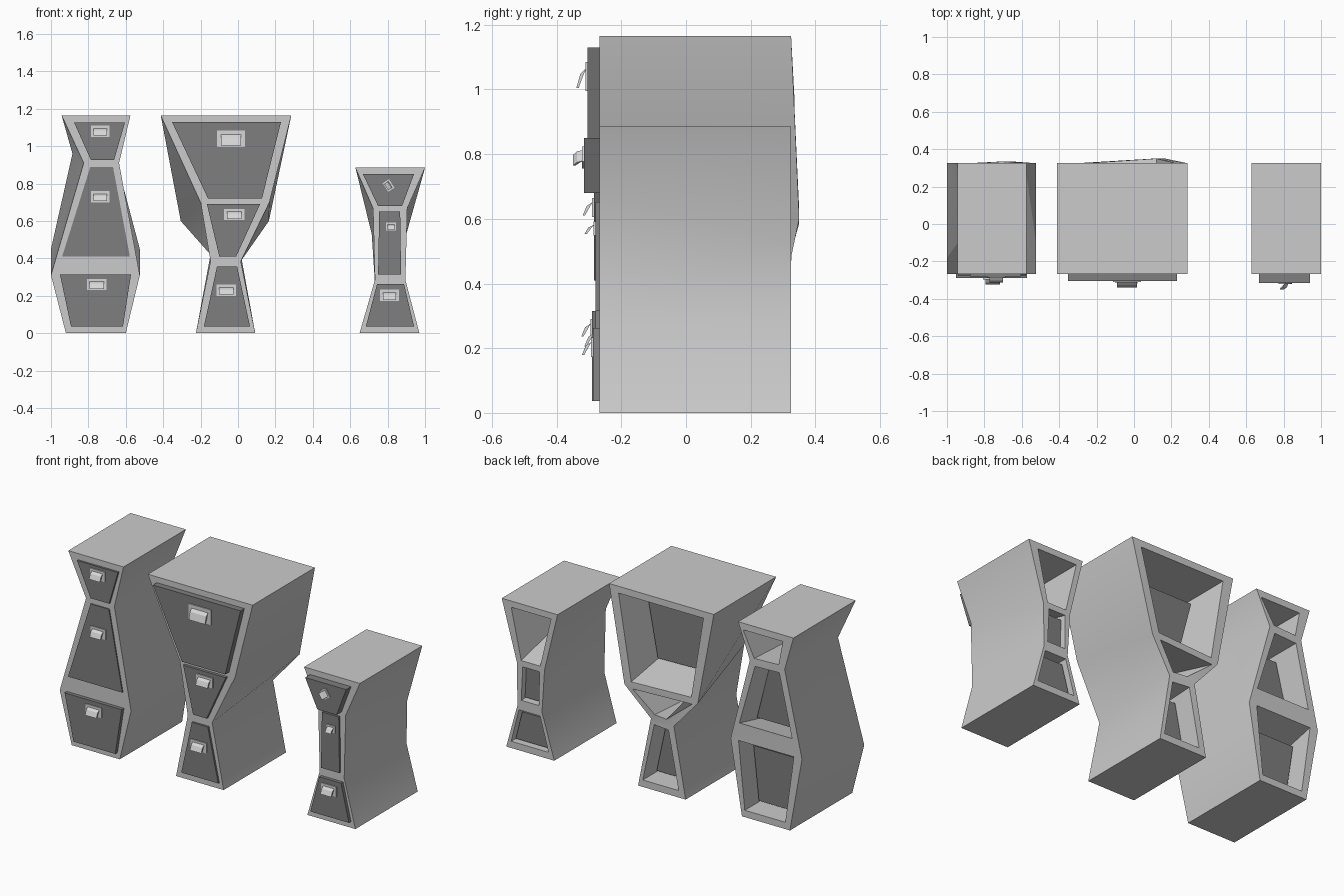
import bpy, math
from mathutils import Vector, Matrix

cube = bpy.data.objects.get("Cube")
if cube:
    bpy.data.objects.remove(cube, do_unlink=True)


def material(name, value):
    m = bpy.data.materials.new(name)
    m.use_nodes = True
    m.diffuse_color = (value, value, value, 1)
    m.node_tree.nodes["Principled BSDF"].inputs["Base Color"].default_value = (value, value, value, 1)
    return m


LIGHT = material("light grey shell", 0.6)
DARK = material("dark grey drawer", 0.21)
PALE = material("pale grey handle", 0.68)
FRONT, BACK = -0.268, 0.325


def make(name, verts, faces, mat, smooth=False):
    mesh = bpy.data.meshes.new(name)
    mesh.from_pydata(verts, [], faces)
    mesh.materials.append(mat)
    ob = bpy.data.objects.new(name, mesh)
    bpy.context.collection.objects.link(ob)
    if smooth:
        bpy.ops.object.select_all(action='DESELECT')
        ob.select_set(True)
        bpy.context.view_layer.objects.active = ob
        bpy.ops.object.shade_smooth_by_angle(angle=math.radians(50))
    return ob


def loft(name, near, far, mat):
    """Closed solid between two rings, counterclockwise seen from the front."""
    n = len(near)
    faces = [list(range(n)), list(range(2 * n - 1, n - 1, -1))]
    faces += [[i, i + n, (i + 1) % n + n, (i + 1) % n] for i in range(n)]
    return make(name, list(near) + list(far), faces, mat)


def quad(z0, l0, r0, z1, l1, r1, y):
    return [Vector(p) for p in ((l0, y, z0), (r0, y, z0), (r1, y, z1), (l1, y, z1))]


def shrink(ring, k):
    c = sum(ring, Vector()) / len(ring)
    return [c + (p - c) * k for p in ring]


def handle(name, x, z, w, h, y, roll=0):
    """Thin backplate with a cup pull flaring out toward its lower edge."""
    plate = quad(-h / 2, -w / 2, w / 2, h / 2, -w / 2, w / 2, -0.006)
    parts = [loft(name + "_plate", plate, [p + Vector((0, 0.007, 0)) for p in plate], PALE)]
    a = 0.36 * w
    side = [(-0.004, 0.28), (-0.022, 0.08), (-0.034, -0.4), (-0.027, -0.4), (-0.012, 0.05)]
    left = [Vector((-a, py, pz * h)) for py, pz in side]
    right = [Vector((a, py, pz * h)) for py, pz in side]
    parts.append(loft(name + "_pull", left, right, PALE))
    for p in parts:
        p.matrix_world = Matrix.Translation((x, y, z)) @ Matrix.Rotation(roll, 4, 'Y')


def cabinet(name, front, back, drawers):
    """front/back: levels (z, left, right[, back y of the right edge]).
    drawers: (panel shape, panel front y, body depth 0-1, handle)."""
    verts, faces = [], []

    def add(points, order):
        start = len(verts)
        verts.extend(points)
        faces.extend([[start + i for i in f] for f in order])

    last = len(front) - 2
    for i, (panel, y, depth, grip) in enumerate(drawers):
        outs = []
        for levels, yy in ((front, FRONT), (back, BACK)):
            lo, hi = levels[i], levels[i + 1]
            q = quad(*lo[:3], *hi[:3], yy)
            for corner, lev in ((1, lo), (2, hi)):
                if len(lev) > 3:
                    q[corner].y = lev[3]
            outs.append(q)
        of, ob = outs
        # opening follows the panel, and keeps the same rail widths at the back
        inf = shrink(quad(*panel, FRONT), 0.97)
        inb = [b + (f - o) for b, f, o in zip(ob, inf, of)]
        order = []
        for a in range(4):
            b = (a + 1) % 4
            order += [[a, b, b + 8, a + 8], [b + 4, a + 4, a + 12, b + 12],
                      [a + 8, b + 8, b + 12, a + 12]]
            if a in (1, 3) or (a == 0 and i == 0) or (a == 2 and i == last):
                order.append([a, a + 4, b + 4, b])
        add(of + ob + inf + inb, order)

        # drawer front, drawer box and pull
        label = f"{name}_drawer_{i + 1}"
        loft(label + "_front", quad(*panel, y), quad(*panel, FRONT + 0.008), DARK)
        far = [f.lerp(b, depth) for f, b in zip(inf, inb)]
        near, far = shrink(inf, 0.92), shrink(far, 0.92)
        for ring in (near, far):
            for lowc, topc in ((0, 3), (1, 2)):
                ring[topc] = ring[topc].lerp(ring[lowc], 0.08)
        loft(label + "_box", near, far, DARK)
        handle(label + "_handle", *grip[:4], y, *grip[4:])

    # merge the stacked cells into one frame
    shell = make(name + "_frame", verts, faces, LIGHT)
    import bmesh
    bm = bmesh.new()
    bm.from_mesh(shell.data)
    bmesh.ops.remove_doubles(bm, verts=bm.verts, dist=0.0005)
    bmesh.ops.recalc_face_normals(bm, faces=bm.faces)
    bm.to_mesh(shell.data)
    bm.free()
    bpy.ops.object.select_all(action='DESELECT')
    shell.select_set(True)
    bpy.context.view_layer.objects.active = shell
    bpy.ops.object.shade_smooth_by_angle(angle=math.radians(50))


# Tall pear-shaped cabinet
cabinet("tall_cabinet",
        [(0, -0.92, -0.6), (0.31, -1, -0.525), (0.91, -0.825, -0.636), (1.165, -0.943, -0.575)],
        [(0, -0.92, -0.6), (0.45, -1, -0.525), (0.96, -0.885, -0.66, 0.335), (1.165, -0.943, -0.575)],
        [((0.037, -0.893, -0.615, 0.315, -0.952, -0.572), -0.29, 0.8, (-0.755, 0.26, 0.105, 0.06)),
         ((0.41, -0.94, -0.578, 0.888, -0.79, -0.668), -0.275, 0.75, (-0.737, 0.73, 0.1, 0.06)),
         ((0.925, -0.786, -0.663, 1.128, -0.877, -0.604), -0.28, 0.45, (-0.737, 1.08, 0.1, 0.06))])

# Wide-topped cabinet
cabinet("wide_cabinet",
        [(0, -0.225, 0.092), (0.385, -0.147, 0.015), (0.7, -0.2, 0.168), (1.165, -0.413, 0.285)],
        [(0, -0.225, 0.092), (0.42, -0.147, 0.015, 0.312), (0.6, -0.306, 0.165, 0.35), (1.165, -0.413, 0.285)],
        [((0.037, -0.182, 0.064, 0.358, -0.112, -0.005), -0.28, 0.8, (-0.063, 0.23, 0.105, 0.06)),
         ((0.41, -0.1, -0.01, 0.69, -0.166, 0.118), -0.285, 0.4, (-0.02, 0.635, 0.11, 0.06)),
         ((0.72, -0.16, 0.128, 1.13, -0.353, 0.23), -0.305, 0.62, (-0.037, 1.04, 0.15, 0.09))])

# Small slim cabinet, its top drawer pulled out with a crooked handle
cabinet("small_cabinet",
        [(0, 0.65, 0.97), (0.285, 0.732, 0.895), (0.668, 0.722, 0.905), (0.885, 0.628, 1.0)],
        [(0, 0.65, 0.97), (0.27, 0.732, 0.895), (0.53, 0.715, 0.9), (0.885, 0.628, 1.0)],
        [((0.037, 0.684, 0.941, 0.262, 0.743, 0.888), -0.288, 0.95, (0.81, 0.203, 0.1, 0.06)),
         ((0.315, 0.749, 0.872, 0.652, 0.755, 0.867), -0.28, 0.95, (0.818, 0.57, 0.055, 0.042)),
         ((0.68, 0.749, 0.877, 0.85, 0.668, 0.941), -0.315, 0.35, (0.805, 0.79, 0.055, 0.04, 1.0))])
